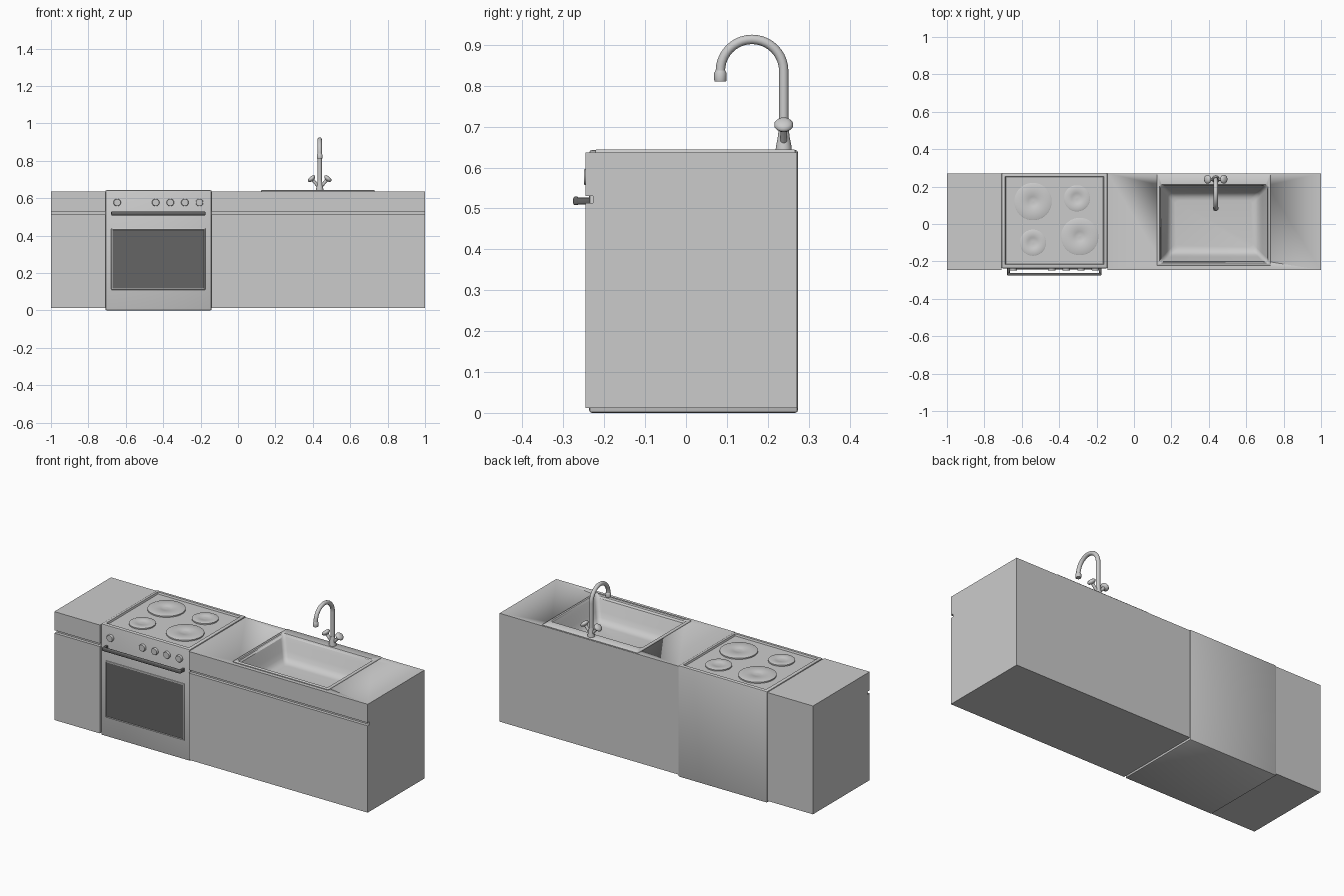
import bpy, bmesh, math
from mathutils import Matrix, Vector

if "Cube" in bpy.data.objects:
    bpy.data.objects.remove(bpy.data.objects["Cube"])


def material(name, v):
    m = bpy.data.materials.new(name)
    m.diffuse_color = (v, v, v, 1)
    m.use_nodes = True
    m.node_tree.nodes["Principled BSDF"].inputs["Base Color"].default_value = m.diffuse_color
    return m


GREY = material("light_grey", 0.6)
DARK = material("dark_grey", 0.13)


def finish(name, bm, mats=(GREY,), angle=35, fix=True):
    if fix:
        bmesh.ops.recalc_face_normals(bm, faces=bm.faces)
    me = bpy.data.meshes.new(name)
    bm.to_mesh(me)
    bm.free()
    ob = bpy.data.objects.new(name, me)
    bpy.context.collection.objects.link(ob)
    for m in mats:
        me.materials.append(m)
    bpy.ops.object.select_all(action='DESELECT')
    ob.select_set(True)
    bpy.context.view_layer.objects.active = ob
    bpy.ops.object.shade_smooth_by_angle(angle=math.radians(angle))
    return ob


def box_bm(lo, hi, bevel=0.0, segments=2):
    bm = bmesh.new()
    lo, hi = Vector(lo), Vector(hi)
    bmesh.ops.create_cube(bm, size=1, matrix=Matrix.Translation((lo + hi) / 2)
                          @ Matrix.Diagonal((*(hi - lo), 1)))
    if bevel:
        bmesh.ops.bevel(bm, geom=bm.edges[:], offset=bevel, segments=segments,
                        profile=0.5, affect='EDGES')
    bm.normal_update()
    return bm


def facing(bm, direction):
    # largest face pointing in a direction
    d = Vector(direction)
    return max((f for f in bm.faces if f.normal.dot(d) > 0.99), key=lambda f: f.calc_area())


def loft(name, rings, mats=(GREY,), angle=35, cap_start=True, cap_end=True):
    bm = bmesh.new()
    vs = [[bm.verts.new(p) for p in r] for r in rings]
    n = len(vs[0])
    for a, b in zip(vs, vs[1:]):
        for i in range(n):
            j = (i + 1) % n
            bm.faces.new((a[i], a[j], b[j], b[i]))
    if cap_start:
        bm.faces.new(vs[0][::-1])
    if cap_end:
        bm.faces.new(vs[-1])
    return finish(name, bm, mats, angle)


def lathe(name, profile, matrix, sides=32, angle=35):
    # profile of (radius, height) turned about the local z axis
    rings = [[matrix @ Vector((r * math.cos(2 * math.pi * i / sides),
                               r * math.sin(2 * math.pi * i / sides), h))
              for i in range(sides)] for r, h in profile]
    return loft(name, rings, angle=angle)


def rounded_rect(x0, x1, y0, y1, r, z, steps=4):
    pts = []
    corners = ((x1 - r, y1 - r, 0), (x0 + r, y1 - r, 90), (x0 + r, y0 + r, 180), (x1 - r, y0 + r, 270))
    for cx, cy, a in corners:
        for k in range(steps + 1):
            t = math.radians(a + 90 * k / steps)
            pts.append((cx + r * math.cos(t), cy + r * math.sin(t), z))
    return pts


# Cabinets: side profile with a finger groove, extruded along x
F, B, BOT, TOP = -0.246, 0.271, 0.012, 0.637
side = [(F, BOT), (B, BOT), (B, TOP), (F, TOP), (F, 0.53), (F + 0.018, 0.53),
        (F + 0.018, 0.513), (F, 0.513)]
loft("left_cabinet", [[(x, y, z) for y, z in side] for x in (-1.0, -0.709)])
right = loft("right_cabinet", [[(x, y, z) for y, z in side] for x in (-0.141, 1.0)])

# Opening for the sink
cutter = finish("sink_cutter", box_bm((0.145, -0.2, 0.47), (0.712, 0.206, 0.75)))
cutter.hide_render = True
mod = right.modifiers.new("sink_hole", 'BOOLEAN')
mod.operation = 'DIFFERENCE'
mod.solver = 'EXACT'
mod.object = cutter
bpy.ops.object.select_all(action='DESELECT')
bpy.context.view_layer.objects.active = right
right.select_set(True)
bpy.ops.object.modifier_apply(modifier=mod.name)
bpy.data.objects.remove(cutter)

# Oven body with a recessed hob
bm = box_bm((-0.709, -0.237, 0.0), (-0.141, 0.274, 0.643), 0.007)
top = facing(bm, (0, 0, 1))
bmesh.ops.inset_individual(bm, faces=[top], thickness=0.019)
bm.normal_update()
bmesh.ops.inset_individual(bm, faces=[top], thickness=0.005, depth=-0.010)
finish("oven_body", bm, fix=False)

# Door frame with dark glass set into it
bm = box_bm((-0.678, -0.243, 0.110), (-0.174, -0.23, 0.438), 0.004)
glass = facing(bm, (0, -1, 0))
bmesh.ops.inset_individual(bm, faces=[glass], thickness=0.003)
bm.normal_update()
bmesh.ops.inset_individual(bm, faces=[glass], thickness=0.002, depth=-0.004)
glass.material_index = 1
finish("oven_door_window", bm, (GREY, DARK), fix=False)

# Oven handle: bar and two end brackets
finish("oven_handle", box_bm((-0.678, -0.276, 0.508), (-0.174, -0.262, 0.529), 0.005, 3), (DARK,))
for x in (-0.671, -0.181):
    finish("handle_bracket", box_bm((x - 0.007, -0.268, 0.510), (x + 0.007, -0.23, 0.527), 0.003), (DARK,))

# Control knobs
for x in (-0.646, -0.44, -0.362, -0.284, -0.206):
    lathe("control_knob", [(0.020, 0), (0.020, 0.010), (0.018, 0.0135)],
          Matrix.Translation((x, -0.236, 0.577)) @ Matrix.Rotation(math.pi / 2, 4, 'X'), 24)

# Hotplates
for x, y, r in ((-0.54, 0.12, 0.10), (-0.29, -0.067, 0.10), (-0.305, 0.137, 0.07), (-0.54, -0.10, 0.07)):
    lathe("hotplate", [(r, -0.002), (r, 0.007), (r - 0.004, 0.009), (0.032, 0.009),
                       (0.026, 0.006), (0.005, 0.006)],
          Matrix.Translation((x, y, 0.633)), 40)

# Sink: flat rim lofted down into a rounded basin
rings = [rounded_rect(0.123, 0.731, -0.223, 0.268, 0.004, 0.632),
         rounded_rect(0.123, 0.731, -0.223, 0.268, 0.004, 0.641),
         rounded_rect(0.126, 0.728, -0.220, 0.265, 0.004, 0.644),
         rounded_rect(0.137, 0.717, -0.208, 0.212, 0.012, 0.644)]
for inset, z in ((0.003, 0.638), (0.014, 0.610), (0.032, 0.565), (0.043, 0.537),
                 (0.054, 0.522), (0.068, 0.513), (0.085, 0.510)):
    rings.append(rounded_rect(0.137 + inset, 0.717 - inset, -0.208 + inset, 0.212 - inset, 0.020, z))
bm_sink = loft("sink", rings, angle=45, cap_start=False)

# Tap base
TX, TY = 0.437, 0.239
lathe("tap_base", [(0.020, 0.640), (0.019, 0.652), (0.015, 0.672), (0.012, 0.695)],
      Matrix.Translation((TX, TY, 0)), 24)

# Tap spout: swept tube, straight up and over in a half circle
R, CY, CZ, TUBE = 0.0775, TY - 0.0775, 0.836, 0.0115
path = [(TY, 0.65, 0)]
path += [(CY + R * math.cos(a), CZ + R * math.sin(a), a)
         for a in (math.pi * k / 20 for k in range(21))]
path.append((CY - R, 0.818, math.pi))
rings = []
for y, z, a in path:
    rings.append([(TX + TUBE * math.sin(t), y + TUBE * math.cos(t) * math.cos(a),
                   z + TUBE * math.cos(t) * math.sin(a))
                  for t in (2 * math.pi * i / 16 for i in range(16))])
loft("tap_spout", rings)
lathe("spout_tip", [(0.014, 0.811), (0.015, 0.814), (0.015, 0.832), (0.0115, 0.838)],
      Matrix.Translation((TX, CY - R, 0)), 24)

# Tap handles: tilted stems with rounded heads, mirrored
for s in (-1, 1):
    m = Matrix.Translation((TX, TY, 0.653)) @ Matrix.Rotation(s * math.radians(40), 4, 'Y')
    lathe("tap_handle", [(0.009, 0), (0.008, 0.035), (0.009, 0.055), (0.018, 0.059), (0.023, 0.065),
                         (0.023, 0.070), (0.018, 0.076), (0.008, 0.079)], m, 24, 50)
